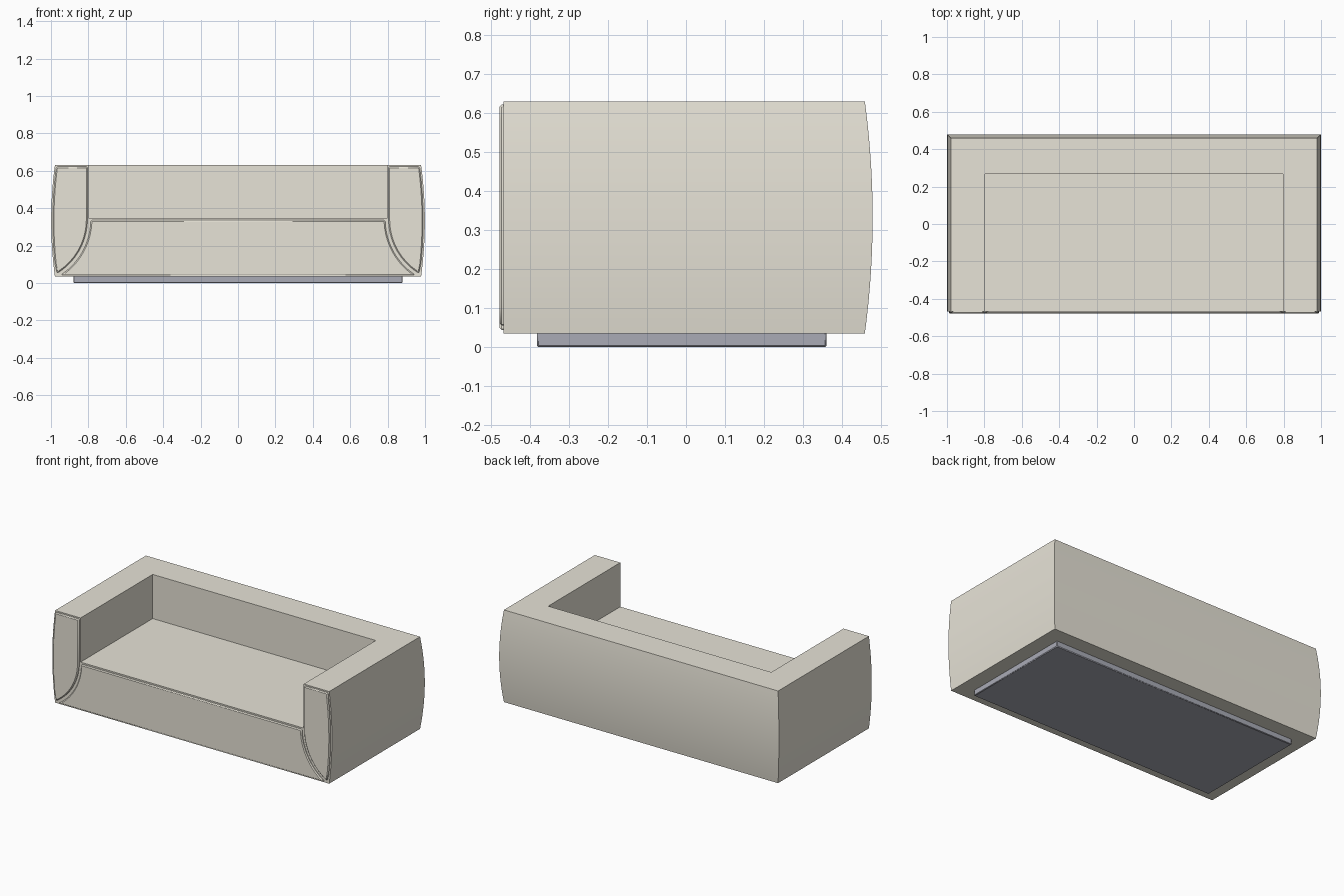
import bpy, bmesh, math

if "Cube" in bpy.data.objects:
    bpy.data.objects.remove(bpy.data.objects["Cube"])

Z0, Z1 = 0.035, 0.63          # upholstery bottom / top
SEAT_Z, INNER_X, INNER_Y = 0.345, 0.797, 0.268
FRONT = -0.468


def material(name, colour):
    m = bpy.data.materials.new(name)
    m.diffuse_color = colour
    m.use_nodes = True
    m.node_tree.nodes["Principled BSDF"].inputs["Base Color"].default_value = m.diffuse_color
    return m


fabric = material("fabric", (0.80, 0.77, 0.68, 1))
plinth = material("plinth", (0.40, 0.41, 0.47, 1))


def bulge(z):
    """Outward swell of the side and back walls at height z."""
    u = (z - (Z0 + Z1) / 2) / ((Z1 - Z0) / 2)
    return 0.02 * (1 - u * u)


def finish(name, bm, mat, bevel=0.0):
    bmesh.ops.recalc_face_normals(bm, faces=bm.faces)
    me = bpy.data.meshes.new(name)
    bm.to_mesh(me)
    bm.free()
    me.materials.append(mat)
    ob = bpy.data.objects.new(name, me)
    bpy.context.collection.objects.link(ob)
    bpy.ops.object.select_all(action='DESELECT')
    ob.select_set(True)
    bpy.context.view_layer.objects.active = ob
    bpy.ops.object.shade_smooth_by_angle(angle=math.radians(30))
    if bevel:
        mod = ob.modifiers.new("bevel", 'BEVEL')
        mod.width = bevel
        mod.segments = 1
        mod.limit_method = 'ANGLE'
        mod.angle_limit = math.radians(35)
    return ob


def loft(name, rings, mat, bevel=0.0):
    """Closed solid skinned through rings of equal point count."""
    bm = bmesh.new()
    loops = [[bm.verts.new(p) for p in r] for r in rings]
    for a, b in zip(loops, loops[1:]):
        for i in range(len(a)):
            j = (i + 1) % len(a)
            bm.faces.new((a[i], a[j], b[j], b[i]))
    bm.faces.new(loops[0])
    bm.faces.new(loops[-1])
    return finish(name, bm, mat, bevel)


def box(name, x, y0, y1, z0, z1, mat, bevel=0.0):
    return loft(name, [[(-x, y0, z), (x, y0, z), (x, y1, z), (-x, y1, z)]
                       for z in (z0, z1)], mat, bevel)


def panel(name, outline):
    """Front padding panel from an x-z outline."""
    return loft(name, [[(x, y, z) for x, z in outline]
                       for y in (-0.455, -0.479)], fabric, 0.006)


# U-shaped arms and back with swollen outer walls
levels = [Z0 + (Z1 - Z0) * i / 20 for i in range(21)]
rings = []
for z in levels:
    ox, oy = 0.979 + bulge(z), 0.459 + bulge(z)
    rings.append([(-ox, FRONT, z), (-INNER_X, FRONT, z), (-INNER_X, INNER_Y, z),
                  (INNER_X, INNER_Y, z), (INNER_X, FRONT, z), (ox, FRONT, z),
                  (ox, oy, z), (-ox, oy, z)])
loft("arms_and_back", rings, fabric)

# Seat block between the arms
box("seat", INNER_X, FRONT, INNER_Y, Z0, SEAT_Z, fabric)

# Low plinth underneath
box("base", 0.88, -0.383, 0.361, 0.0, 0.05, plinth, 0.004)


# Curved seam shared by the front panels
def seam(radius, z_top, z_bottom, n=14):
    cx, cz = 1.142, 0.34
    a0 = math.asin((z_top - cz) / radius)
    a1 = math.asin((z_bottom - cz) / radius)
    return [(cx - radius * math.cos(a0 + (a1 - a0) * i / n),
             cz + radius * math.sin(a0 + (a1 - a0) * i / n)) for i in range(n + 1)]


# Arm front panels
inner = seam(0.337, 0.34, 0.052)
outer = [(0.970 + bulge(z), z) for z in
         [0.10 + (0.622 - 0.10) * i / 14 for i in range(15)]]
arm = [(0.805, 0.622)] + inner + outer
panel("right_arm_front", arm)
panel("left_arm_front", [(-x, z) for x, z in arm])

# Seat front panel
side = seam(0.355, 0.336, 0.043)
panel("seat_front", side + [(-x, z) for x, z in reversed(side)])
